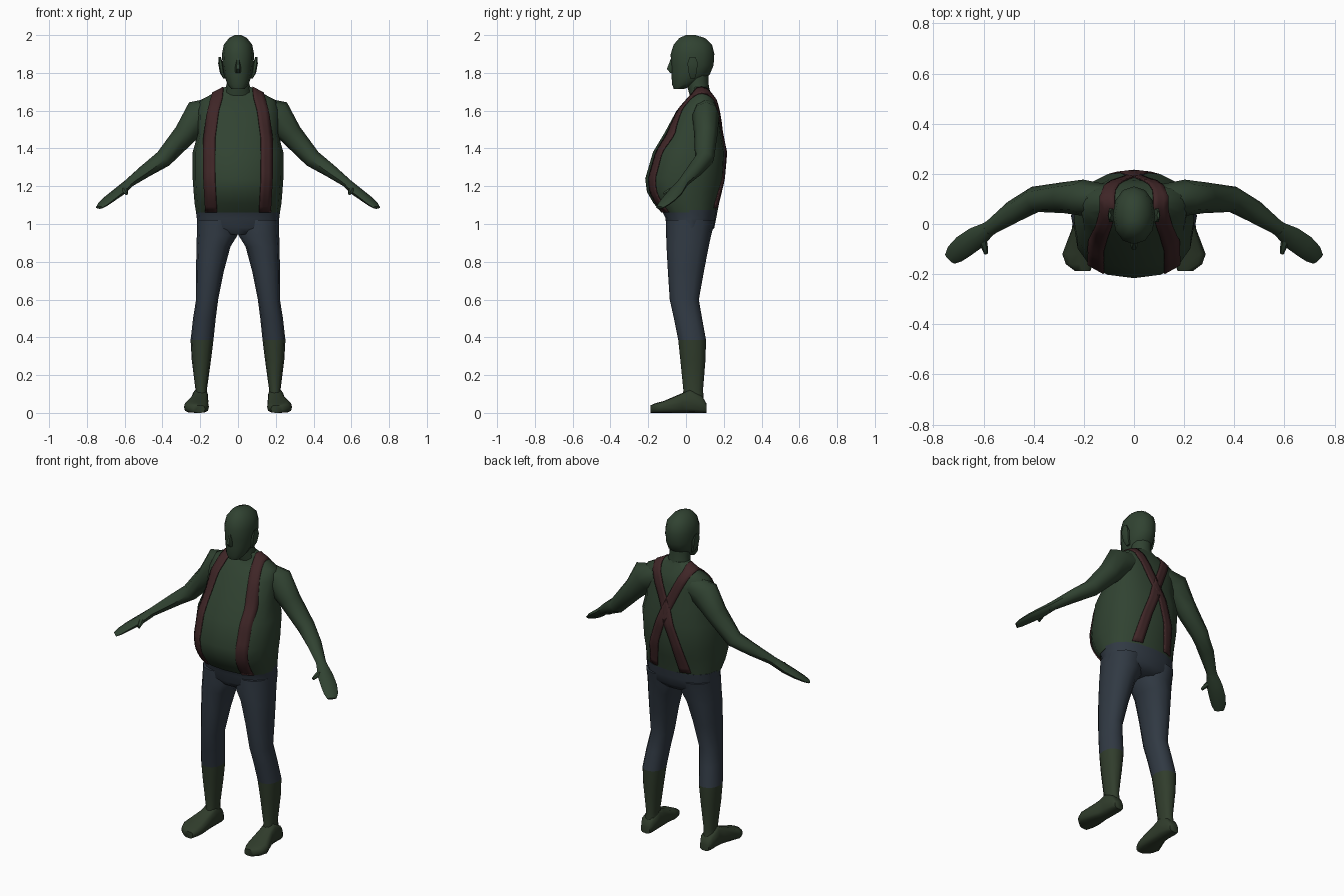
import bpy, bmesh, math
from mathutils import Vector
from mathutils.bvhtree import BVHTree

cube = bpy.data.objects.get("Cube")
if cube:
    bpy.data.objects.remove(cube, do_unlink=True)


def material(name, rgb):
    m = bpy.data.materials.new(name)
    m.use_nodes = True
    m.diffuse_color = (*rgb, 1)
    m.node_tree.nodes["Principled BSDF"].inputs["Base Color"].default_value = (*rgb, 1)
    return m


green = material("dark green", (0.030, 0.055, 0.031))
boot = material("boot green", (0.030, 0.046, 0.025))
denim = material("slate blue", (0.030, 0.041, 0.056))
maroon = material("maroon", (0.050, 0.019, 0.020))

X, Y, Z = Vector((1, 0, 0)), Vector((0, 1, 0)), Vector((0, 0, 1))


def finish(name, bm, mat, angle=50):
    bmesh.ops.recalc_face_normals(bm, faces=bm.faces)
    mesh = bpy.data.meshes.new(name)
    bm.to_mesh(mesh)
    bm.free()
    mesh.materials.append(mat)
    obj = bpy.data.objects.new(name, mesh)
    bpy.context.collection.objects.link(obj)
    bpy.ops.object.select_all(action='DESELECT')
    obj.select_set(True)
    bpy.context.view_layer.objects.active = obj
    bpy.ops.object.shade_smooth_by_angle(angle=math.radians(angle))
    return obj


def spow(v, p):
    return math.copysign(abs(v) ** p, v)


def loft(name, rings, mat, n=12, p=1.0):
    """Skin rings given as (centre, half-axis u, half-axis v)."""
    bm = bmesh.new()
    loops = []
    for c, u, v in rings:
        angles = [2 * math.pi * i / n for i in range(n)]
        loops.append([bm.verts.new(c + u * spow(math.cos(a), p) + v * spow(math.sin(a), p))
                      for a in angles])
    for a, b in zip(loops, loops[1:]):
        for i in range(n):
            j = (i + 1) % n
            bm.faces.new((a[i], a[j], b[j], b[i]))
    bm.faces.new(loops[0])
    bm.faces.new(loops[-1])
    return finish(name, bm, mat)


def stack(name, rows, mat, x=0, n=12, p=0.85):
    """Horizontal rings: height, half width, front y, back y."""
    rings = [(Vector((x, (f + b) / 2, z)), X * w, Y * (b - f) / 2) for z, w, f, b in rows]
    return loft(name, rings, mat, n, p)


def tube(name, rows, mat, side, n=8):
    """Rings across a path: x, y, z, sideways radius, upward radius."""
    pts = [Vector((side * r[0], r[1], r[2])) for r in rows]
    rings = []
    for i, r in enumerate(rows):
        t = (pts[min(i + 1, len(pts) - 1)] - pts[max(i - 1, 0)]).normalized()
        u = t.cross(Z).normalized()
        rings.append((pts[i], u * r[3], u.cross(t) * r[4]))
    return loft(name, rings, mat, n)


# Round torso and seat of the trousers
torso = stack("shirt_torso", [
    (1.06, .222, -.13, .165), (1.11, .23, -.172, .175), (1.17, .235, -.207, .19),
    (1.24, .24, -.216, .205), (1.38, .24, -.175, .211), (1.48, .212, -.115, .19),
    (1.60, .215, -.05, .175), (1.655, .20, 0, .16), (1.70, .115, .04, .13),
    (1.725, .07, .03, .12)], green, n=16)
stack("trouser_seat", [
    (1.075, .224, -.13, .168), (1.03, .218, -.108, .16), (.98, .217, -.105, .15),
    (.945, .15, -.08, .12)], denim, n=16)

# Neck and head
stack("neck", [(1.68, .075, .02, .13), (1.75, .058, 0, .118), (1.82, .06, -.01, .12)],
      green, p=1)
stack("head", [
    (1.715, .035, -.065, -.01), (1.74, .056, -.074, .05), (1.79, .074, -.077, .125),
    (1.84, .082, -.08, .146), (1.90, .085, -.081, .15), (1.95, .075, -.065, .138),
    (1.985, .047, -.035, .10), (2.0, .016, 0, .05)], green, p=.95)
loft("nose", [(Vector((0, -.07, 1.875)), X * .008, Y * .012),
              (Vector((0, -.08, 1.82)), X * .017, Y * .025),
              (Vector((0, -.073, 1.80)), X * .014, Y * .012)], green, n=6)

# Legs, boots, arms and ears for both sides
for side, label in ((1, "left"), (-1, "right")):
    def leg(name, rows, mat):
        rings = [(Vector((side * (i + o) / 2, (f + b) / 2, z)), X * (o - i) / 2, Y * (b - f) / 2)
                 for z, i, o, f, b in rows]
        return loft(name, rings, mat, 12, .88)

    leg(label + "_trouser_leg", [
        (1.02, .01, .216, -.105, .153), (.94, .003, .218, -.105, .133),
        (.88, .04, .22, -.103, .12), (.75, .075, .222, -.096, .095),
        (.60, .105, .222, -.086, .068), (.50, .118, .238, -.064, .085),
        (.385, .13, .251, -.041, .106)], denim)
    leg(label + "_boot_shaft", [
        (.385, .13, .251, -.041, .106), (.28, .143, .245, -.03, .103),
        (.12, .165, .225, -.014, .09), (.06, .16, .235, -.02, .095)], boot)

    foot = [(.108, .20, .03, .05), (.085, .20, .042, .09), (.02, .20, .043, .125),
            (-.02, .203, .045, .105), (-.12, .22, .066, .062), (-.16, .217, .055, .052),
            (-.188, .205, .03, .04)]
    loft(label + "_boot_foot", [(Vector((side * x, y, h / 2)), X * w, Z * h / 2)
                                for y, x, w, h in foot], boot, 12, .6)

    tube(label + "_arm", [
        (.12, .10, 1.60, .06, .07), (.205, .105, 1.575, .072, .088),
        (.28, .105, 1.475, .062, .062), (.395, .098, 1.345, .052, .048),
        (.48, .05, 1.288, .045, .038), (.57, -.013, 1.222, .03, .026),
        (.60, -.033, 1.195, .032, .025)], green, side)
    tube(label + "_hand", [
        (.58, -.02, 1.213, .03, .026), (.63, -.055, 1.17, .045, .024),
        (.68, -.09, 1.133, .046, .019), (.715, -.12, 1.105, .04, .014),
        (.735, -.14, 1.087, .026, .008)], green, side)
    tube(label + "_thumb", [
        (.61, -.05, 1.19, .018, .016), (.598, -.085, 1.175, .015, .015),
        (.59, -.118, 1.16, .008, .008)], green, side, n=6)

    ear = [(1.77, .072, .014, .006), (1.80, .084, .024, .012), (1.85, .092, .032, .013),
           (1.885, .097, .018, .005)]
    loft(label + "_ear", [(Vector((side * x, .035, z)), X * t, Y * w)
                          for z, x, w, t in ear], green, 6)

# Braces: thin strips laid on the shirt, crossing on the back
bvh = BVHTree.FromObject(torso, bpy.context.evaluated_depsgraph_get())
LIFT = 0.004


def lay(origin, direction):
    hit, normal, _, _ = bvh.ray_cast(origin, direction)
    return hit + normal * LIFT if hit else None


def strap_point(kind, x, t):
    if kind == "top":
        return lay(Vector((x, t, 3)), -Z)
    if kind == "front":
        return lay(Vector((x, -2, t)), Y)
    return lay(Vector((x, 2, t)), -Y)


def blend(keys, z):
    for (z0, x0), (z1, x1) in zip(keys, keys[1:]):
        if z <= z1:
            return x0 + (x1 - x0) * (z - z0) / (z1 - z0)
    return keys[-1][1]


front_keys = [(1.06, .14), (1.25, .15), (1.45, .15), (1.6, .13), (1.69, .105)]
back_keys = [(1.06, -.11), (1.25, -.075), (1.46, 0), (1.69, .105)]
for side, label in ((1, "left"), (-1, "right")):
    path = [("front", blend(front_keys, 1.065 + .03 * i), 1.065 + .03 * i) for i in range(21)]
    path += [("top", .105, .06), ("top", .105, .085), ("top", .105, .11)]
    path += [("back", blend(back_keys, 1.685 - .03 * i), 1.685 - .03 * i) for i in range(21)]
    bm = bmesh.new()
    prev = None
    for kind, x, t in path:
        pts = [strap_point(kind, side * (x + k * .03), t) for k in (-1, -.33, .33, 1)]
        if None in pts:
            continue
        row = [bm.verts.new(q) for q in pts]
        if prev:
            for k in range(3):
                bm.faces.new((prev[k], prev[k + 1], row[k + 1], row[k]))
        prev = row
    strap = finish(label + "_brace", bm, maroon)
    solid = strap.modifiers.new("thickness", 'SOLIDIFY')
    solid.thickness = 0.006
    solid.offset = 0
